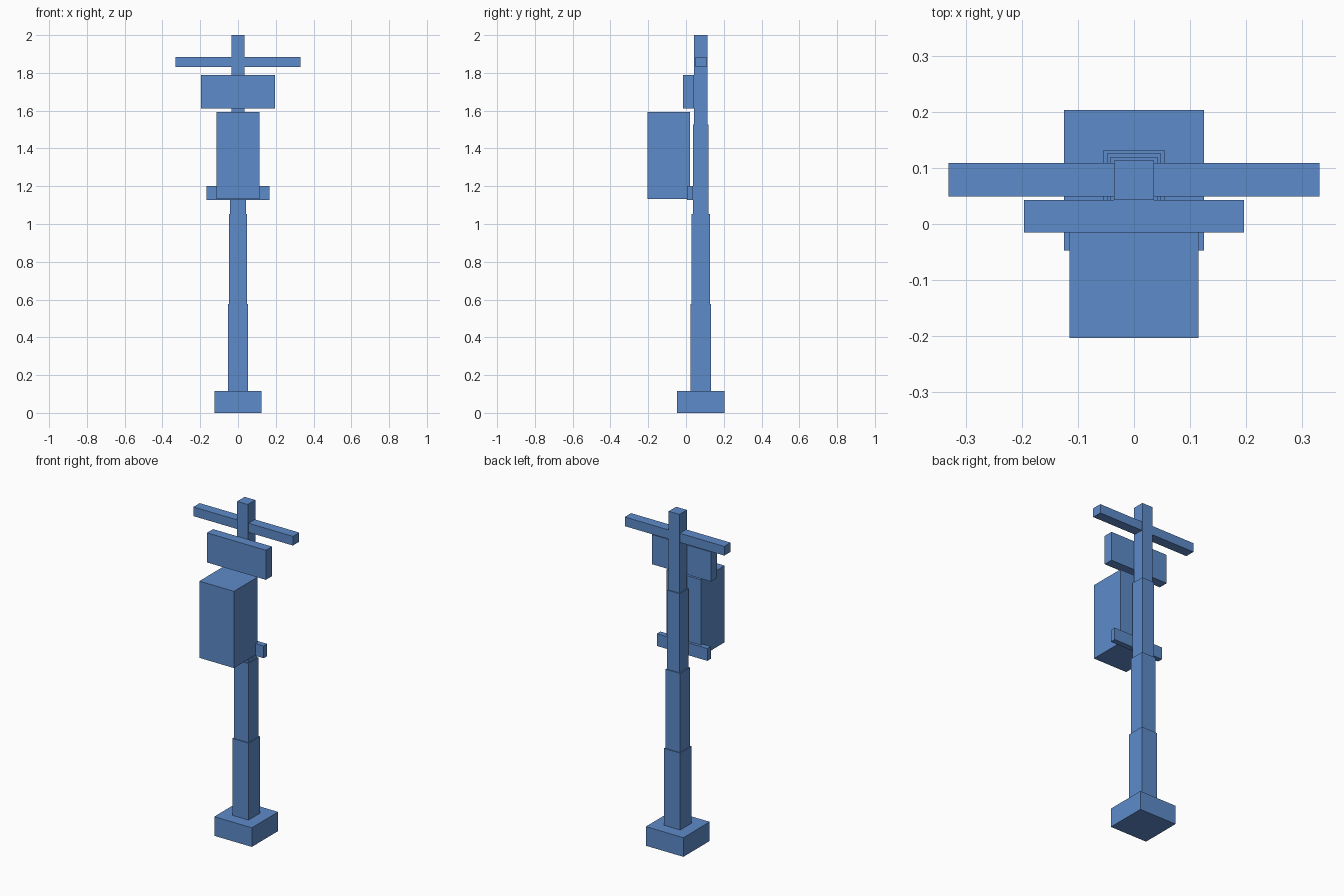
import bpy
import bmesh
from mathutils import Matrix, Vector

if "Cube" in bpy.data.objects:
    bpy.data.objects.remove(bpy.data.objects["Cube"])

blue = bpy.data.materials.new("blue")
blue.diffuse_color = (0.11, 0.26, 0.59, 1.0)
blue.use_nodes = True
blue.node_tree.nodes["Principled BSDF"].inputs["Base Color"].default_value = blue.diffuse_color


def box(name, half_x, y0, y1, z0, z1):
    """Flat-sided box, symmetric in x, with its origin at its centre."""
    bm = bmesh.new()
    bmesh.ops.create_cube(bm, size=1.0)
    size = Vector((2 * half_x, y1 - y0, z1 - z0))
    bmesh.ops.transform(bm, matrix=Matrix.Diagonal(size).to_4x4(), verts=bm.verts)
    mesh = bpy.data.meshes.new(name)
    bm.to_mesh(mesh)
    bm.free()
    mesh.materials.append(blue)
    obj = bpy.data.objects.new(name, mesh)
    obj.location = (0, (y0 + y1) / 2, (z0 + z1) / 2)
    bpy.context.collection.objects.link(obj)
    return obj


# Square foot
box("base", 0.125, -0.047, 0.203, 0.0, 0.115)

# Pole, stepping narrower towards the top
POLE_Y = 0.078
levels = [0.105, 0.577, 1.052, 1.527, 2.0]
half_widths = [0.054, 0.048, 0.0415, 0.0355]
for i, h in enumerate(half_widths):
    box(f"pole_section_{i + 1}", h, POLE_Y - h, POLE_Y + h, levels[i], levels[i + 1])

# Cross arm through the top of the pole
box("cross_arm", 0.331, 0.049, 0.109, 1.83, 1.885)

# Sign board on the front of the pole
box("sign_board", 0.196, -0.015, 0.043, 1.612, 1.79)

# Large cabinet and the rail behind its lower edge
box("cabinet", 0.115, -0.203, 0.021, 1.132, 1.593)
box("cabinet_rail", 0.168, 0.004, 0.037, 1.126, 1.2)
